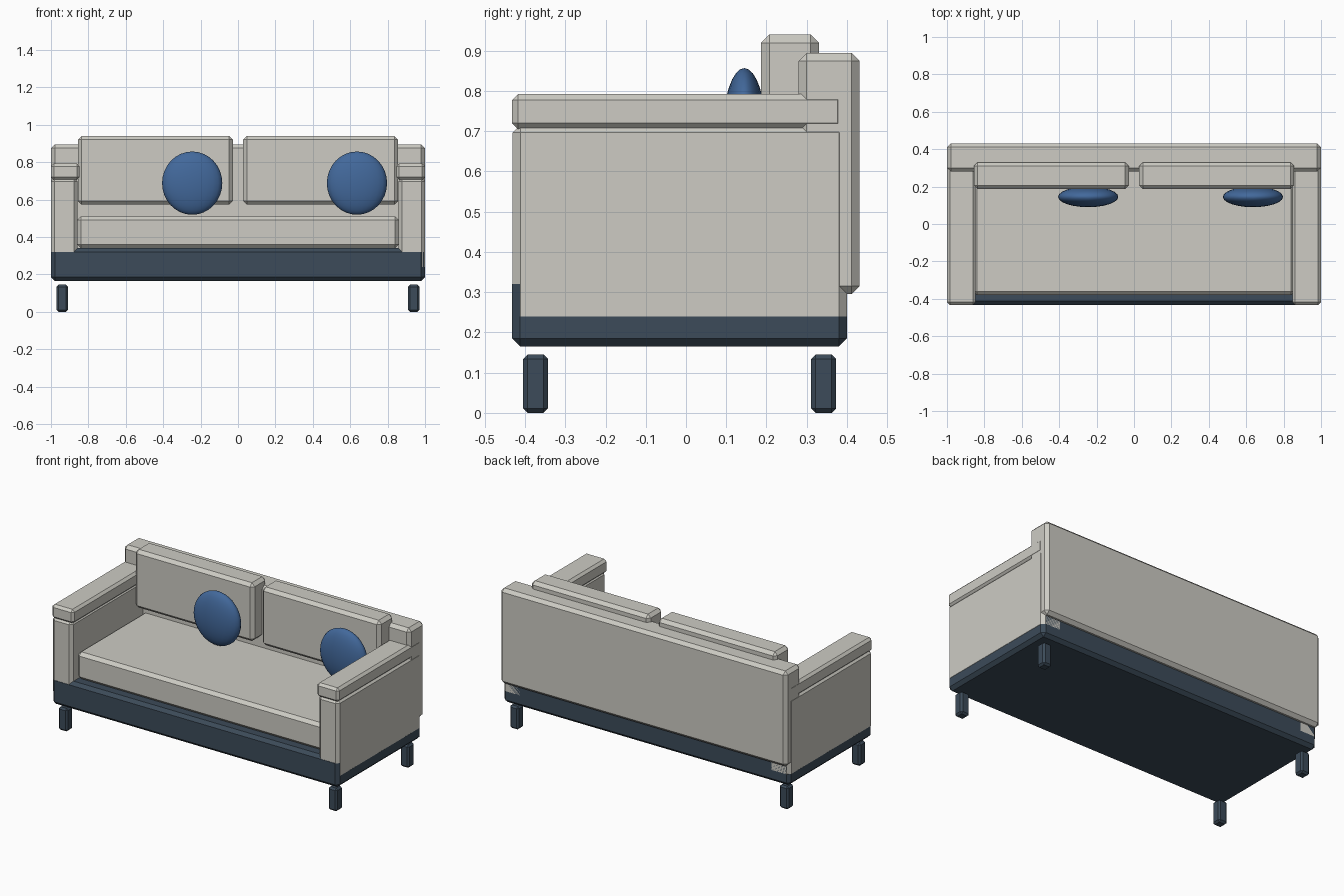
import bpy
import bmesh

if "Cube" in bpy.data.objects:
    bpy.data.objects.remove(bpy.data.objects["Cube"])


def material(name, color):
    m = bpy.data.materials.new(name)
    m.diffuse_color = (*color, 1)
    m.use_nodes = True
    m.node_tree.nodes["Principled BSDF"].inputs["Base Color"].default_value = m.diffuse_color
    return m


FABRIC = material("cream_fabric", (0.61, 0.60, 0.55))
FRAME = material("dark_frame", (0.045, 0.07, 0.1))
BLUE = material("blue_fabric", (0.055, 0.14, 0.33))


def add_object(name, bm, mat):
    mesh = bpy.data.meshes.new(name)
    bm.to_mesh(mesh)
    bm.free()
    mesh.materials.append(mat)
    obj = bpy.data.objects.new(name, mesh)
    bpy.context.collection.objects.link(obj)
    return obj


def box(name, x, y, z, mat, chamfer=0.02):
    """Chamfered box spanning the given (min, max) ranges."""
    bm = bmesh.new()
    bmesh.ops.create_cube(bm, size=1)
    for v in bm.verts:
        for i, (lo, hi) in enumerate((x, y, z)):
            v.co[i] = lo if v.co[i] < 0 else hi
    obj = add_object(name, bm, mat)
    mod = obj.modifiers.new("chamfer", 'BEVEL')
    mod.width = chamfer
    mod.segments = 1
    return obj


def pillow(name, center, radii):
    bm = bmesh.new()
    bmesh.ops.create_uvsphere(bm, u_segments=24, v_segments=16, radius=1)
    bmesh.ops.scale(bm, vec=radii, verts=bm.verts)
    bmesh.ops.translate(bm, vec=center, verts=bm.verts)
    for f in bm.faces:
        f.smooth = True
    add_object(name, bm, BLUE)


# Base frame, seat and backrest
box("base", (-0.999, 0.999), (-0.432, 0.40), (0.165, 0.34), FRAME)
box("seat", (-0.86, 0.86), (-0.38, 0.30), (0.34, 0.51), FABRIC)
box("backrest", (-0.999, 0.999), (0.28, 0.431), (0.295, 0.895), FABRIC)

# Mirrored arms, armrests, back cushions and legs
for side, s in (("left", -1), ("right", 1)):
    def span(a, b):
        return tuple(sorted((s * a, s * b)))

    box(side + "_arm", span(0.857, 1.0), (-0.431, 0.40), (0.22, 0.717), FABRIC)
    box(side + "_armrest", span(0.847, 1.0), (-0.432, 0.392), (0.705, 0.793), FABRIC, 0.015)
    box(side + "_back_cushion", span(0.028, 0.856), (0.187, 0.33), (0.573, 0.94), FABRIC)
    for end, y in (("front", -0.374), ("back", 0.342)):
        box(f"{side}_{end}_leg", span(0.909, 0.971), (y - 0.031, y + 0.031),
            (0, 0.145), FRAME, 0.011)

# Loose pillows
pillow("left_pillow", (-0.245, 0.145, 0.688), (0.161, 0.055, 0.169))
pillow("right_pillow", (0.636, 0.145, 0.688), (0.161, 0.055, 0.169))
